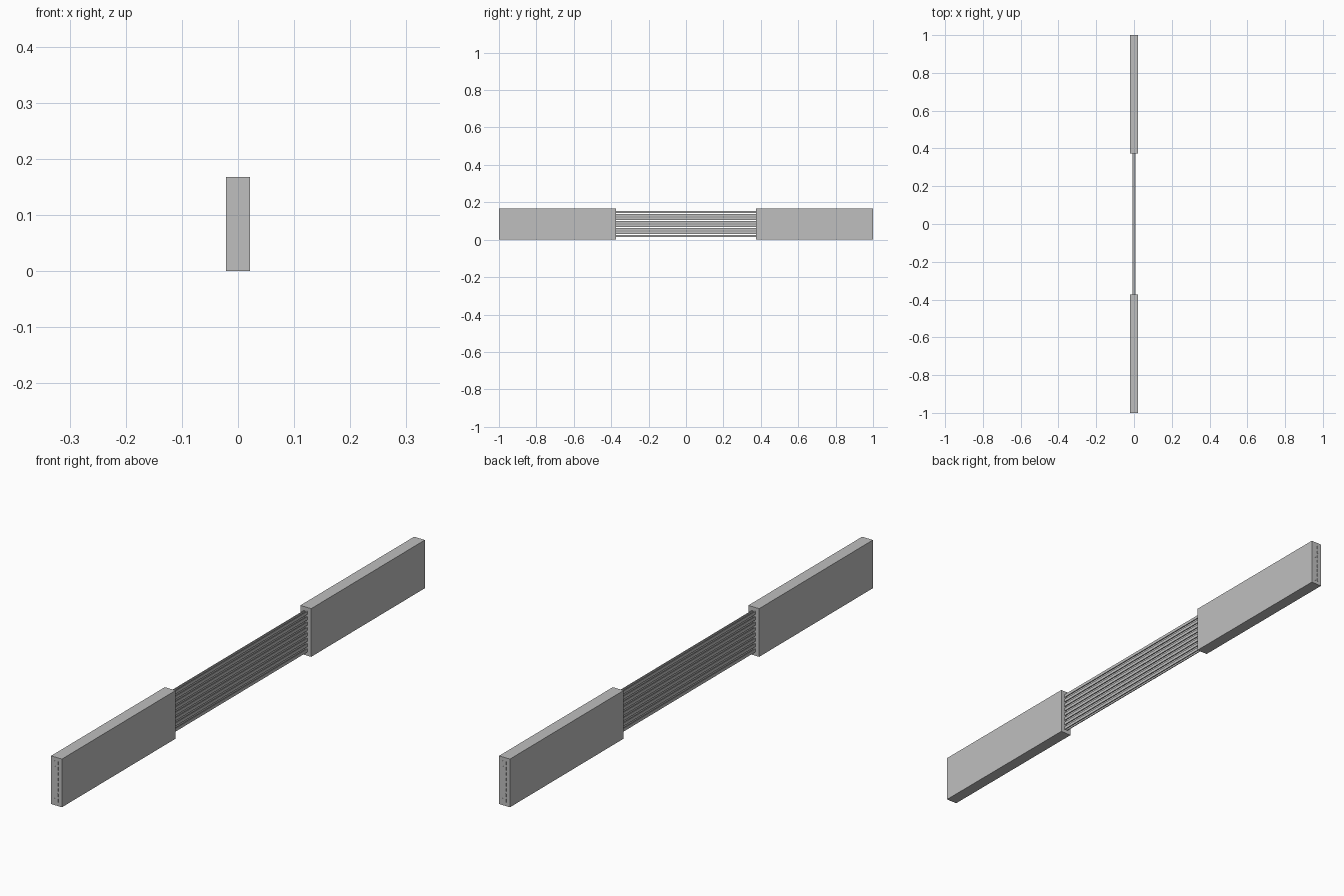
import bpy

if "Cube" in bpy.data.objects:
    bpy.data.objects.remove(bpy.data.objects["Cube"])

HEIGHT = 0.168
ROWS = 8

grey = bpy.data.materials.new("light_grey")
grey.diffuse_color = (0.52, 0.52, 0.52, 1)
grey.use_nodes = True
grey.node_tree.nodes["Principled BSDF"].inputs["Base Color"].default_value = grey.diffuse_color


def box(name, size, center):
    bpy.ops.mesh.primitive_cube_add(size=1, location=center)
    ob = bpy.context.object
    ob.name = name
    ob.scale = size
    bpy.ops.object.transform_apply(location=False, rotation=False, scale=True)
    ob.data.materials.append(grey)
    return ob


# Solid end blocks
for side, name in ((-1, "front_block"), (1, "back_block")):
    box(name, (0.042, 0.6265, HEIGHT), (0, side * 0.68625, HEIGHT / 2))

# Two columns of thin strips running through both blocks, ends just showing
for col, x in (("left", -0.0052), ("right", 0.0052)):
    for i in range(ROWS):
        z = HEIGHT * (i + 1) / (ROWS + 1)
        box(f"{col}_strip_{i + 1}", (0.0032, 2.0, 0.011), (x, 0, z))
